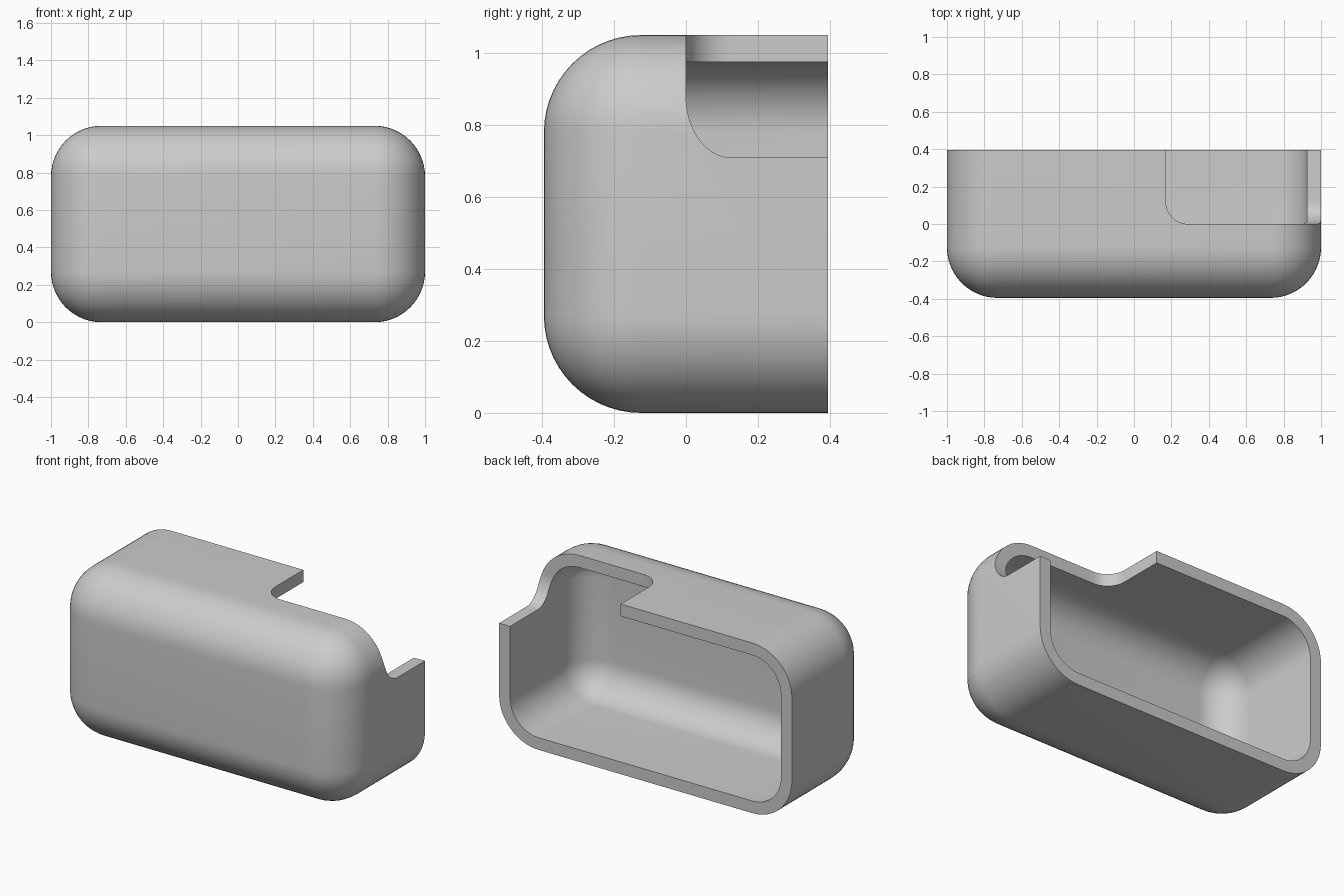
import bpy, bmesh, math
from mathutils import Vector

old = bpy.data.objects.get("Cube")
if old:
    bpy.data.objects.remove(old, do_unlink=True)

WIDTH, DEPTH, HEIGHT = 2.0, 0.79, 1.05
WALL, RADIUS = 0.075, 0.27
FRONT, BACK = -DEPTH / 2, DEPTH / 2

grey = bpy.data.materials.new("light grey")
grey.use_nodes = True
colour = (0.6, 0.6, 0.6, 1)
grey.diffuse_color = colour
grey.node_tree.nodes["Principled BSDF"].inputs["Base Color"].default_value = colour


def finish(bm, name):
    bmesh.ops.recalc_face_normals(bm, faces=bm.faces)
    mesh = bpy.data.meshes.new(name)
    bm.to_mesh(mesh)
    bm.free()
    obj = bpy.data.objects.new(name, mesh)
    bpy.context.collection.objects.link(obj)
    mesh.materials.append(grey)
    return obj


def rounded_box(name, inset, back):
    """Box with every edge rounded except those around its back face."""
    bm = bmesh.new()
    bmesh.ops.create_cube(bm, size=1)
    for v in bm.verts:
        v.co = Vector((v.co.x * (WIDTH - 2 * inset),
                       back if v.co.y > 0 else FRONT + inset,
                       HEIGHT / 2 + v.co.z * (HEIGHT - 2 * inset)))
    edges = [e for e in bm.edges if min(v.co.y for v in e.verts) < back - 0.01]
    bmesh.ops.bevel(bm, geom=edges, offset=RADIUS - inset, segments=14,
                    profile=0.5, affect='EDGES')
    return finish(bm, name)


def prism(name, points, direction):
    """Extrude a closed outline along a direction."""
    bm = bmesh.new()
    face = bm.faces.new([bm.verts.new(p) for p in points])
    new = bmesh.ops.extrude_face_region(bm, geom=[face])["geom"]
    bmesh.ops.translate(bm, vec=direction,
                        verts=[g for g in new if isinstance(g, bmesh.types.BMVert)])
    return finish(bm, name)


def cut(target, cutter):
    mod = target.modifiers.new("cut", 'BOOLEAN')
    mod.operation, mod.solver, mod.object = 'DIFFERENCE', 'EXACT', cutter
    bpy.context.view_layer.objects.active = target
    bpy.ops.object.modifier_apply(modifier=mod.name)
    bpy.data.objects.remove(cutter, do_unlink=True)


# Hollow shell, open at the back
shell = rounded_box("shell", 0, BACK)
cut(shell, rounded_box("cavity", WALL, BACK + 0.2))

# Notch through the top wall, with a rounded inner corner
left, r = 0.17, 0.12
arc = [(left + r - r * math.cos(a), r - r * math.sin(a), 0.9)
       for a in (math.pi / 2 * i / 12 for i in range(13))]
cut(shell, prism("top_notch", [(left, 0.6, 0.9)] + arc + [(0.6, 0, 0.9), (0.6, 0.6, 0.9)],
                 (0, 0, 0.4)))

# Notch down the left wall, with a rounded lower corner
bend_y, bend_z, low = 0.125, 0.17, 0.71
curve = []
for i in range(15):
    a = math.pi / 2 * i / 14
    curve.append((0.5, bend_y * (1 - math.cos(a)), low + bend_z * (1 - math.sin(a))))
cut(shell, prism("side_notch", [(0.5, 0.6, 1.3), (0.5, 0, 1.3)] + curve + [(0.5, 0.6, low)],
                 (0.8, 0, 0)))

# Smooth the rounded surfaces, keep the rims crisp
bpy.ops.object.select_all(action='DESELECT')
shell.select_set(True)
bpy.context.view_layer.objects.active = shell
bpy.ops.object.shade_smooth_by_angle(angle=math.radians(30))
